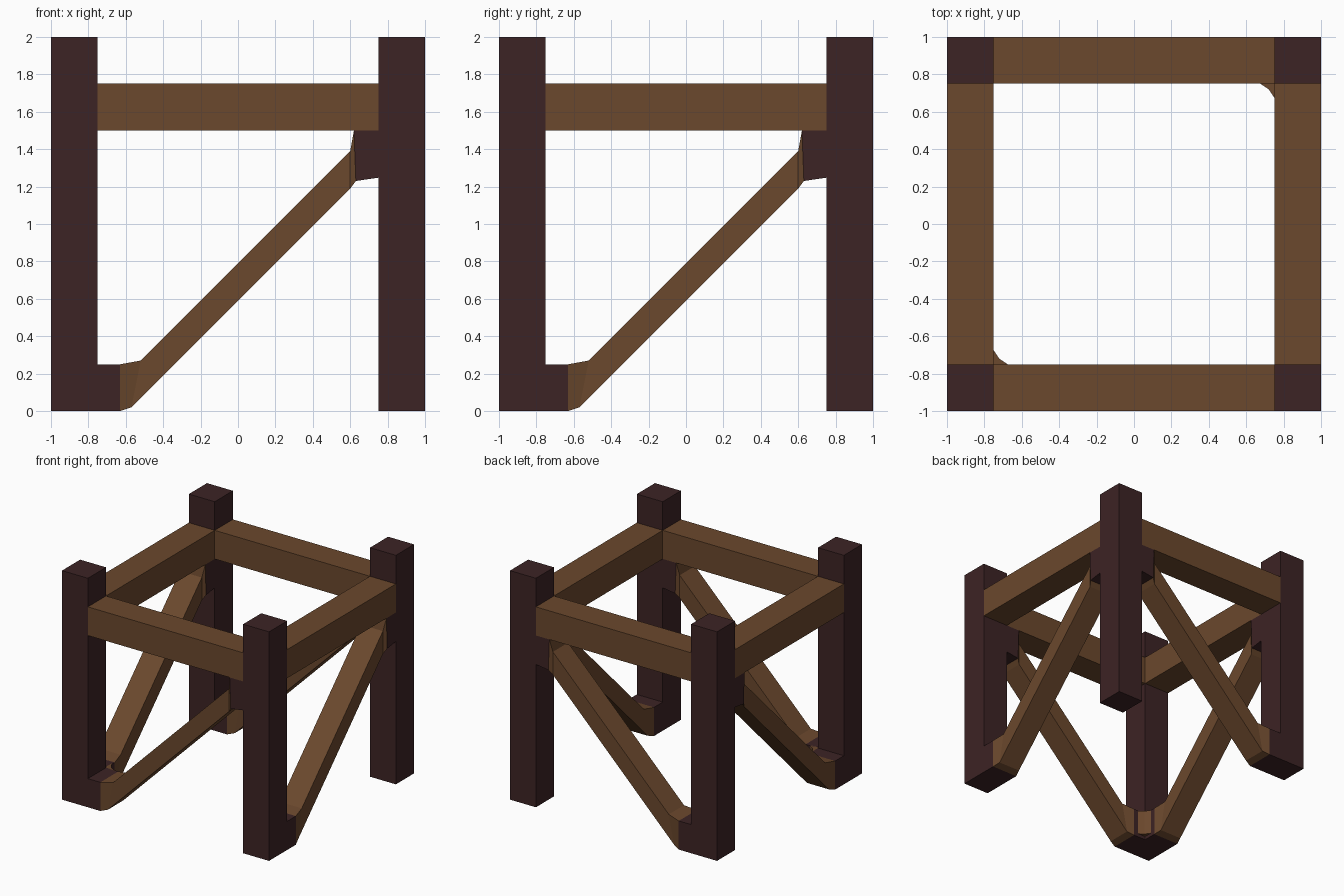
import bpy, bmesh, math
from mathutils import Matrix, Vector

if "Cube" in bpy.data.objects:
    bpy.data.objects.remove(bpy.data.objects["Cube"], do_unlink=True)


def material(name, rgb):
    mat = bpy.data.materials.new(name)
    mat.use_nodes = True
    mat.diffuse_color = (*rgb, 1)
    mat.node_tree.nodes["Principled BSDF"].inputs["Base Color"].default_value = (*rgb, 1)
    return mat


DARK = material("dark bark", (0.046, 0.017, 0.018))
WOOD = material("brown wood", (0.147, 0.065, 0.026))


def finish(name, bm, mats):
    bmesh.ops.recalc_face_normals(bm, faces=bm.faces)
    mesh = bpy.data.meshes.new(name)
    bm.to_mesh(mesh)
    bm.free()
    for m in mats:
        mesh.materials.append(m)
    obj = bpy.data.objects.new(name, mesh)
    bpy.context.collection.objects.link(obj)
    return obj


def box(name, lo, hi, mat):
    lo, hi = Vector(lo), Vector(hi)
    bm = bmesh.new()
    bmesh.ops.create_cube(bm, size=1)
    bmesh.ops.scale(bm, vec=hi - lo, verts=bm.verts)
    bmesh.ops.translate(bm, vec=(lo + hi) / 2, verts=bm.verts)
    return finish(name, bm, [mat])


# Brace stations: lower x, lower z, upper x, upper z, inset from the faces
STATIONS = [
    (-0.80, 0.00, -0.80, 0.25, 0.0),
    (-0.63, 0.00, -0.63, 0.25, 0.0),
    (-0.57, 0.02, -0.52, 0.27, 0.02),
    (0.60, 1.19, 0.60, 1.39, 0.02),
    (0.63, 1.23, 0.62, 1.50, 0.0),
    (0.80, 1.255, 0.80, 1.50, 0.0),
]


def brace(name, outer, inner, swap):
    """Loft a rising brace with flared dark ends; swap lays it along y."""
    bm = bmesh.new()
    rings = []
    way = math.copysign(1, inner - outer)
    for xl, zl, xu, zu, inset in STATIONS:
        a, b = outer + way * inset, inner - way * inset
        ring = [(xl, a, zl), (xl, b, zl), (xu, b, zu), (xu, a, zu)]
        rings.append([bm.verts.new((y, x, z) if swap else (x, y, z)) for x, y, z in ring])
    for i, (r, s) in enumerate(zip(rings, rings[1:])):
        for k in range(4):
            n = (k + 1) % 4
            face = bm.faces.new((r[k], r[n], s[n], s[k]))
            face.material_index = 1 if i in (0, len(rings) - 2) else 0
    bm.faces.new(rings[0])
    bm.faces.new(rings[-1])
    finish(name, bm, [WOOD, DARK])


def corner_fillet(name, sign, z0, z1):
    """Small wedge in the inside corner where two brace ends meet."""
    bm = bmesh.new()
    outline = [(0.76, 0.76), (0.76, 0.66), (0.72, 0.72), (0.66, 0.76)]
    base = bm.faces.new([bm.verts.new((sign * x, sign * y, z0)) for x, y in outline])
    grown = bmesh.ops.extrude_face_region(bm, geom=[base])["geom"]
    top = [v for v in grown if isinstance(v, bmesh.types.BMVert)]
    bmesh.ops.translate(bm, vec=(0, 0, z1 - z0), verts=top)
    finish(name, bm, [WOOD])


# Corner posts
for sx, side in ((-1, "right"), (1, "left")):
    for sy, end in ((-1, "front"), (1, "back")):
        xs, ys = sorted((sx, sx * 0.75)), sorted((sy, sy * 0.75))
        box(f"{end}_{side}_post", (xs[0], ys[0], 0), (xs[1], ys[1], 2), DARK)

# Top beams and diagonal braces on all four sides
for s, across, along in ((-1, "front", "right"), (1, "back", "left")):
    a, b = sorted((s, s * 0.75))
    box(f"{across}_beam", (-0.75, a, 1.5), (0.75, b, 1.75), WOOD)
    box(f"{along}_beam", (a, -0.75, 1.5), (b, 0.75, 1.75), WOOD)
    brace(f"{across}_brace", s, s * 0.75, False)
    brace(f"{along}_brace", s, s * 0.75, True)

# Fillets where braces share a post
corner_fillet("low_corner_fillet", -1, 0.03, 0.25)
corner_fillet("high_corner_fillet", 1, 1.25, 1.5)
